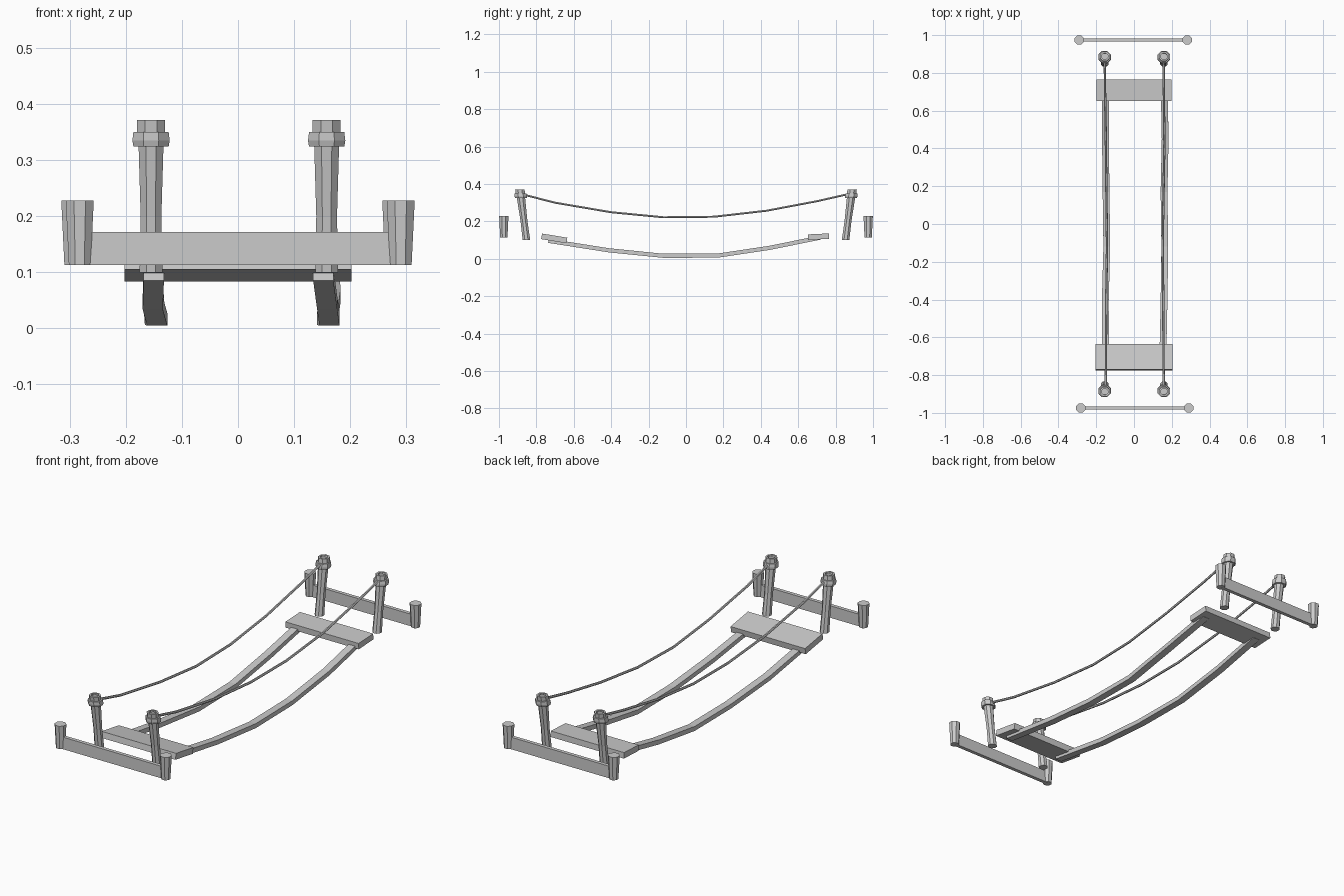
import bpy, bmesh, math
from mathutils import Vector

if "Cube" in bpy.data.objects:
    bpy.data.objects.remove(bpy.data.objects["Cube"])


def finish(name, rings):
    """Bridge equal-sized rings of points into a capped solid."""
    bm = bmesh.new()
    loops = [[bm.verts.new(p) for p in ring] for ring in rings]
    n = len(loops[0])
    for a, b in zip(loops, loops[1:]):
        for i in range(n):
            j = (i + 1) % n
            bm.faces.new((a[i], a[j], b[j], b[i]))
    bm.faces.new(loops[0][::-1])
    bm.faces.new(loops[-1])
    bmesh.ops.recalc_face_normals(bm, faces=bm.faces)
    me = bpy.data.meshes.new(name)
    bm.to_mesh(me)
    bm.free()
    ob = bpy.data.objects.new(name, me)
    bpy.context.collection.objects.link(ob)
    return ob


def lathe(name, base, profile, lean=0.0, sides=8):
    """Faceted turned part; profile is (radius, height), lean shears along y."""
    rings = []
    for r, z in profile:
        ring = []
        for i in range(sides):
            a = math.tau * (i + 0.5) / sides
            ring.append((base[0] + r * math.cos(a),
                         base[1] + r * math.sin(a) + lean * (z - base[2]), z))
        rings.append(ring)
    return finish(name, rings)


def sweep(name, path, section):
    """Sweep an (x, normal) section along a path running in y."""
    pts = [Vector(p) for p in path]
    rings = []
    for i, p in enumerate(pts):
        t = pts[min(i + 1, len(pts) - 1)] - pts[max(i - 1, 0)]
        up = Vector((0, -t.z, t.y)).normalized()
        rings.append([p + Vector((u, 0, 0)) + up * v for u, v in section])
    return finish(name, rings)


def rect(w, h):
    return [(-w / 2, -h / 2), (w / 2, -h / 2), (w / 2, h / 2), (-w / 2, h / 2)]


# Sagging profiles shared by left and right sides: (y, z)
rail_sag = [(-0.735, 0.096), (-0.41, 0.045), (-0.12, 0.016), (0.17, 0.017),
            (0.45, 0.059), (0.72, 0.114)]
rope_sag = [(-0.868, 0.343), (-0.70, 0.300), (-0.40, 0.249), (-0.12, 0.222),
            (0.15, 0.225), (0.43, 0.257), (0.70, 0.308), (0.868, 0.346)]
rail_x = {"left": [-0.150, -0.152, -0.144, -0.148, -0.151, -0.150],
          "right": [0.152, 0.159, 0.163, 0.159, 0.165, 0.160]}
rope_x = {"left": [-0.150, -0.148, -0.147, -0.143, -0.146, -0.149, -0.153, -0.155],
          "right": [0.158, 0.156, 0.155, 0.152, 0.156, 0.161, 0.158, 0.157]}
rope_section = [(0.006 * math.cos(math.tau * i / 6), 0.006 * math.sin(math.tau * i / 6))
                for i in range(6)]

for side in ("left", "right"):
    # Carrying beams under the deck and hand ropes above
    sweep(side + "_deck_beam",
          [(x, y, z) for x, (y, z) in zip(rail_x[side], rail_sag)], rect(0.036, 0.022))
    sweep(side + "_hand_rope",
          [(x, y, z) for x, (y, z) in zip(rope_x[side], rope_sag)], rope_section)

# End planks, the front one tilted
sweep("front_plank", [(0, -0.772, 0.120), (0, -0.637, 0.098)], rect(0.405, 0.030))
sweep("back_plank", [(0, 0.652, 0.116), (0, 0.765, 0.121)], rect(0.398, 0.029))

post_profile = [(0.022, 0.10), (0.020, 0.20), (0.024, 0.325)]
collar_profile = [(0.034, 0.324), (0.036, 0.335), (0.034, 0.350)]
cap_profile = [(0.027, 0.349), (0.027, 0.371), (0.018, 0.371), (0.018, 0.362)]
for end, s in (("front", -1), ("back", 1)):
    # Leaning rope posts with collar and recessed cap
    for side, x in (("left", -0.155), ("right", 0.158)):
        base = (x, s * 0.853, 0.10)
        for part, prof in (("post", post_profile), ("post_collar", collar_profile),
                           ("post_cap", cap_profile)):
            lathe(f"{end}_{side}_{part}", base, prof, lean=s * 0.13)
    # End barrier: a board between two short stakes
    cx = -s * 0.004
    y = s * 0.974
    sweep(end + "_barrier_board", [(cx, y - 0.009, 0.142), (cx, y + 0.009, 0.142)],
          rect(0.56, 0.059))
    for side, x in (("left", -0.286), ("right", 0.286)):
        lathe(f"{end}_{side}_stake", (cx + x, y, 0.113), [(0.021, 0.113), (0.027, 0.228)])
